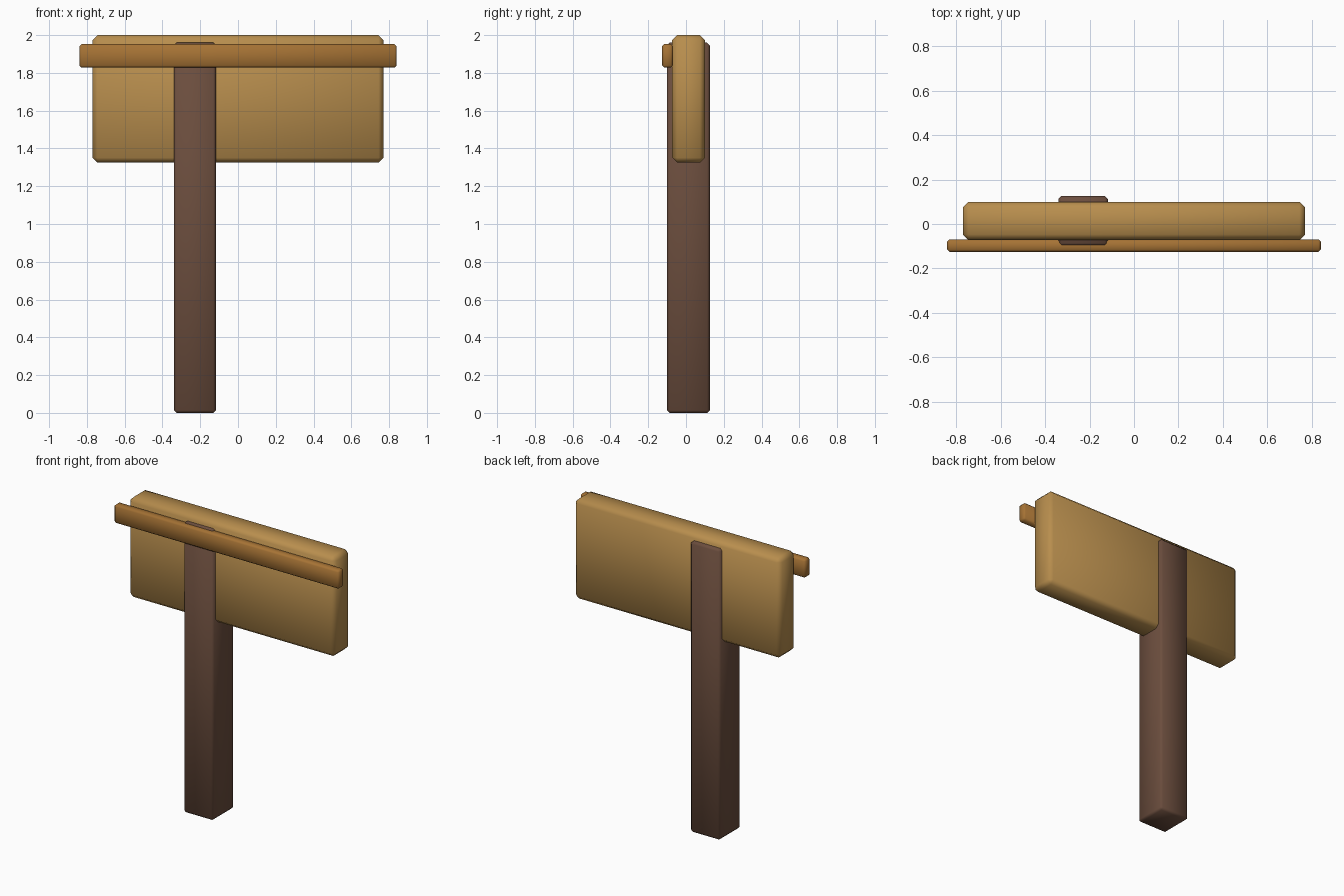
import bpy
import bmesh
from mathutils import Vector

if "Cube" in bpy.data.objects:
    bpy.data.objects.remove(bpy.data.objects["Cube"])


def material(name, rgb):
    mat = bpy.data.materials.new(name)
    mat.diffuse_color = (*rgb, 1)
    mat.use_nodes = True
    mat.node_tree.nodes["Principled BSDF"].inputs["Base Color"].default_value = mat.diffuse_color
    return mat


def chamfered_box(name, lo, hi, chamfer, mat):
    """Box between two corners with single-segment chamfers, smooth shaded."""
    lo, hi = Vector(lo), Vector(hi)
    bm = bmesh.new()
    bmesh.ops.create_cube(bm, size=1)
    for v in bm.verts:
        v.co = (lo + hi) / 2 + v.co * (hi - lo)
    bmesh.ops.bevel(bm, geom=bm.edges[:], offset=chamfer, segments=1,
                    affect='EDGES', profile=0.5)
    for f in bm.faces:
        f.smooth = True
    mesh = bpy.data.meshes.new(name)
    bm.to_mesh(mesh)
    bm.free()
    mesh.materials.append(mat)
    obj = bpy.data.objects.new(name, mesh)
    bpy.context.collection.objects.link(obj)
    return obj


dark_wood = material("dark_wood", (0.15, 0.076, 0.048))
light_wood = material("light_wood", (0.48, 0.27, 0.075))
rail_wood = material("rail_wood", (0.38, 0.17, 0.035))

# Off-centre upright post
chamfered_box("post", (-0.34, -0.10, 0.0), (-0.117, 0.126, 1.96), 0.014, dark_wood)

# Thick sign board, sunk into the post
chamfered_box("sign_board", (-0.77, -0.073, 1.325), (0.77, 0.10, 2.0), 0.026, light_wood)

# Narrow rail across the front
chamfered_box("front_rail", (-0.84, -0.126, 1.828), (0.84, -0.069, 1.952), 0.011, rail_wood)
